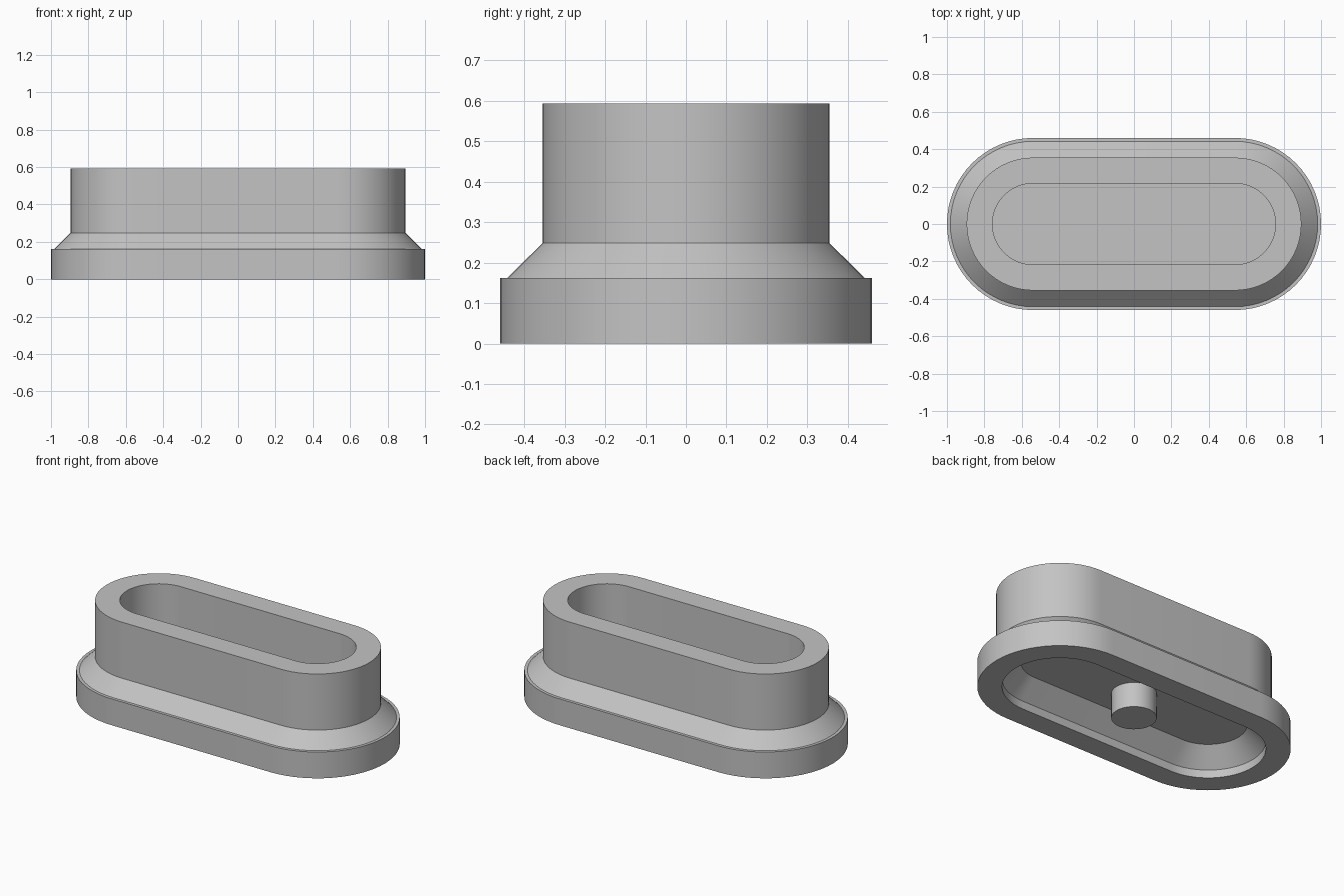
import bpy, bmesh, math

if "Cube" in bpy.data.objects:
    bpy.data.objects.remove(bpy.data.objects["Cube"])

HALF = 0.54      # distance from centre to each rounded end's centre
SEG = 32         # segments per rounded end

grey = bpy.data.materials.new("light grey")
grey.diffuse_color = (0.55, 0.55, 0.55, 1)
grey.use_nodes = True
grey.node_tree.nodes["Principled BSDF"].inputs["Base Color"].default_value = grey.diffuse_color


def stadium(bm, r, z):
    """Ring of vertices around a long rounded outline."""
    ring = []
    for cx, start in ((HALF, -math.pi / 2), (-HALF, math.pi / 2)):
        for i in range(SEG + 1):
            a = start + math.pi * i / SEG
            ring.append(bm.verts.new((cx + r * math.cos(a), r * math.sin(a), z)))
    return ring


def finish(obj):
    if not obj.data.materials:
        obj.data.materials.append(grey)
    bpy.ops.object.select_all(action='DESELECT')
    obj.select_set(True)
    bpy.context.view_layer.objects.active = obj
    bpy.ops.object.shade_smooth_by_angle(angle=math.radians(30))


# Hollow body: (radius, height) from the underside recess, around the outside, into the top pocket
profile = [(0.217, 0.155), (0.322, 0.05), (0.322, 0), (0.46, 0), (0.46, 0.162),
           (0.442, 0.162), (0.355, 0.248), (0.355, 0.593), (0.217, 0.593), (0.217, 0.22)]
bm = bmesh.new()
rings = [stadium(bm, r, z) for r, z in profile]
for a, b in zip(rings, rings[1:]):
    n = len(a)
    for i in range(n):
        j = (i + 1) % n
        bm.faces.new((a[i], a[j], b[j], b[i]))
bm.faces.new(rings[0])       # recess ceiling
bm.faces.new(rings[-1])      # pocket floor
bmesh.ops.recalc_face_normals(bm, faces=bm.faces)
mesh = bpy.data.meshes.new("body")
bm.to_mesh(mesh)
bm.free()
body = bpy.data.objects.new("body", mesh)
bpy.context.collection.objects.link(body)
finish(body)

# Round peg hanging from the recess ceiling
bpy.ops.mesh.primitive_cylinder_add(vertices=48, radius=0.127, depth=0.16, location=(0, 0, 0.08))
peg = bpy.context.object
peg.name = "centre_peg"
finish(peg)
